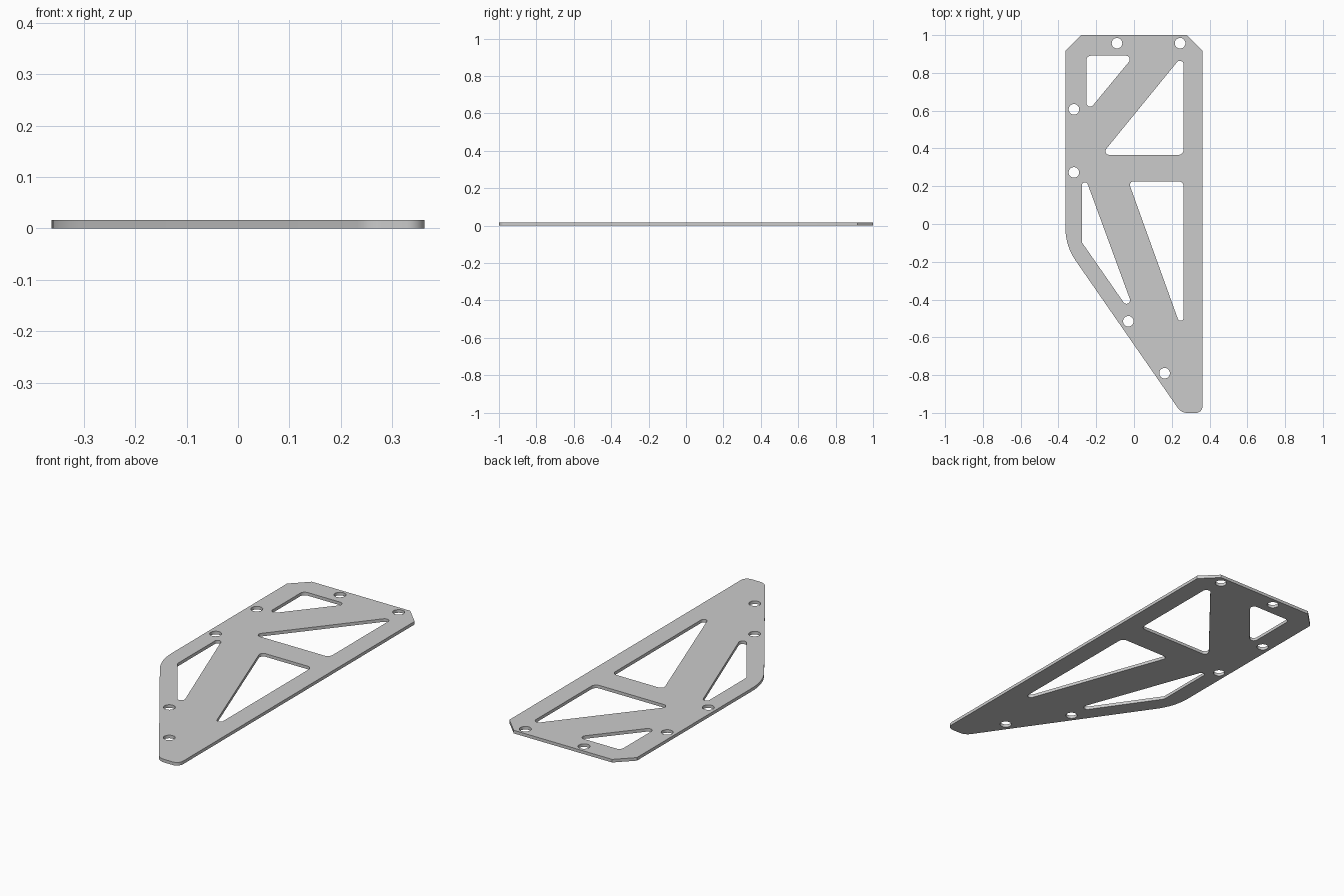
import bpy, bmesh
from math import tan, sin, cos, pi, radians
from mathutils import Vector

if "Cube" in bpy.data.objects:
    bpy.data.objects.remove(bpy.data.objects["Cube"])

THICK = 0.016


def rounded(corners, steps=8):
    """Turn (x, y, radius) corners into a closed outline with filleted corners."""
    pts = []
    n = len(corners)
    for i, (x, y, r) in enumerate(corners):
        p = Vector((x, y))
        if r == 0:
            pts.append(p)
            continue
        a = (Vector(corners[i - 1][:2]) - p).normalized()
        b = (Vector(corners[(i + 1) % n][:2]) - p).normalized()
        half = a.angle(b) / 2
        centre = p + (a + b).normalized() * (r / sin(half))
        start = p + a * (r / tan(half)) - centre
        end = p + b * (r / tan(half)) - centre
        sweep = pi - 2 * half
        for k in range(steps + 1):
            t = k / steps
            pts.append(centre + (start * sin((1 - t) * sweep)
                                 + end * sin(t * sweep)) / sin(sweep))
    return pts


def circle(x, y, r, n=32):
    return [Vector((x + r * cos(2 * pi * k / n), y + r * sin(2 * pi * k / n)))
            for k in range(n)]


# Outer edge: chamfered top, swept lower left side
outline = rounded([(-0.28, 1, 0), (-0.363, 0.917, 0), (-0.363, -0.116, 0.3),
                   (0.25, -1, 0.06), (0.363, -1, 0.035), (0.363, 0.917, 0),
                   (0.28, 1, 0)])

# Weight-saving windows
windows = [
    [(-0.252, 0.891, 0.025), (0, 0.891, 0.02), (-0.252, 0.586, 0.02)],
    [(0.263, 0.9, 0.02), (0.263, 0.366, 0.028), (-0.173, 0.366, 0.02)],
    [(-0.03, 0.226, 0.02), (0.263, 0.226, 0.028), (0.263, -0.588, 0.016)],
    [(-0.276, 0.295, 0.016), (-0.276, -0.097, 0.02), (0.029, -0.536, 0.019)],
]

# Bolt holes
holes = [(-0.09, 0.957), (0.244, 0.957), (-0.318, 0.607),
         (-0.318, 0.273), (-0.03, -0.515), (0.162, -0.79)]

loops = [outline] + [rounded(w) for w in windows] + [circle(x, y, 0.028) for x, y in holes]

# Filled and extruded plate
curve = bpy.data.curves.new("side_plate", 'CURVE')
curve.dimensions = '2D'
curve.fill_mode = 'BOTH'
curve.extrude = THICK / 2
for loop in loops:
    spline = curve.splines.new('POLY')
    spline.points.add(len(loop) - 1)
    for point, p in zip(spline.points, loop):
        point.co = (p.x, p.y, 0, 1)
    spline.use_cyclic_u = True

plate = bpy.data.objects.new("side_plate", curve)
bpy.context.collection.objects.link(plate)
bpy.context.view_layer.objects.active = plate
plate.select_set(True)
bpy.ops.object.convert(target='MESH')
plate = bpy.context.object

# Weld caps to walls and stand the plate on the ground
bm = bmesh.new()
bm.from_mesh(plate.data)
bmesh.ops.remove_doubles(bm, verts=bm.verts, dist=1e-5)
bmesh.ops.translate(bm, verts=bm.verts, vec=(0, 0, THICK / 2))
bmesh.ops.recalc_face_normals(bm, faces=bm.faces)
bm.to_mesh(plate.data)
bm.free()
bpy.ops.object.shade_smooth_by_angle(angle=radians(30))
